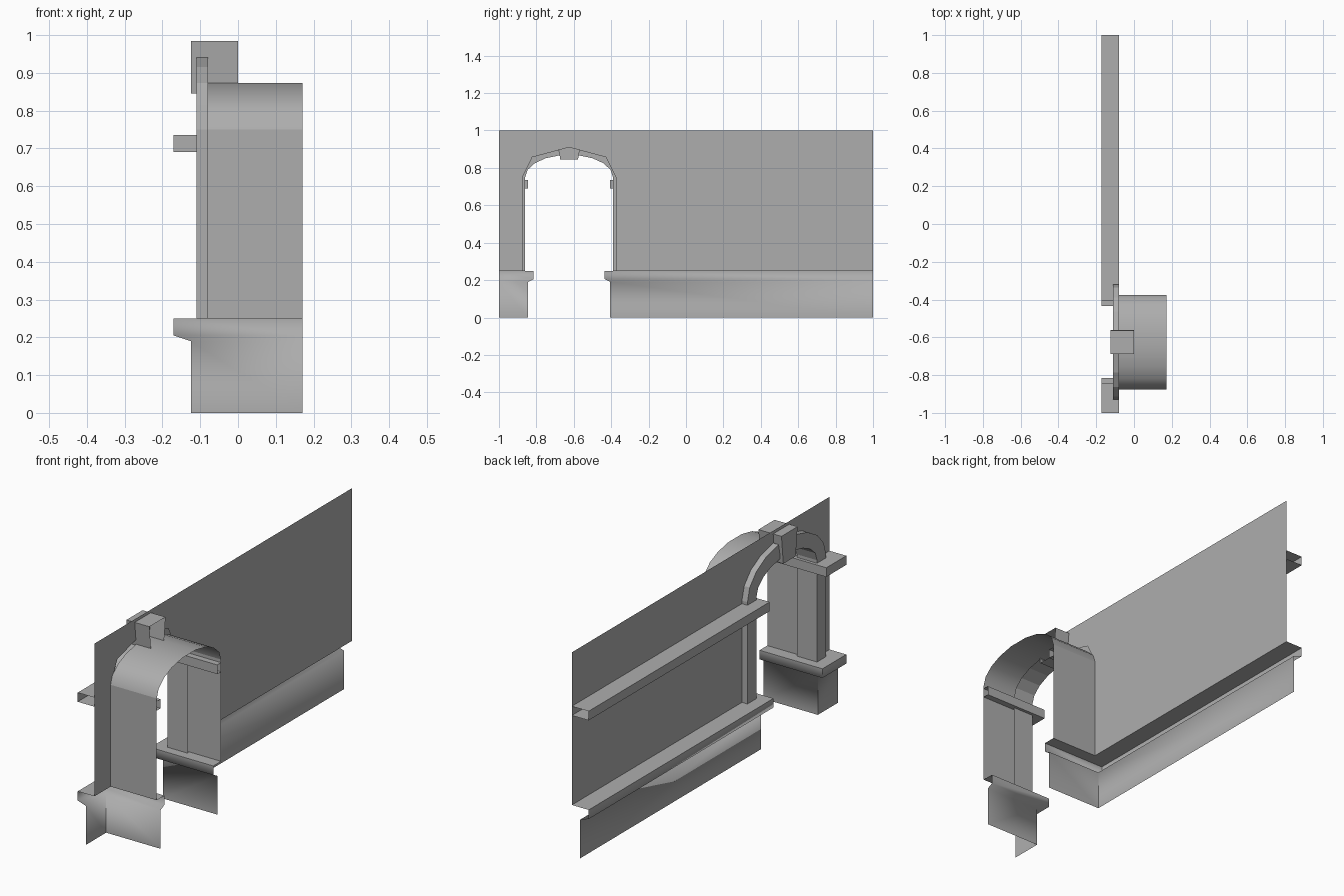
import bpy, bmesh, math

if "Cube" in bpy.data.objects:
    bpy.data.objects.remove(bpy.data.objects["Cube"])

WALL_X, BACK_X = -0.08, 0.171     # wall plane, rear end of the passage
ARCH_Y, SPRING_Z, BASE_Z = -0.625, 0.75, 0.25
HALF = 0.25                       # half width of the opening
ANGLES = [0, 19.5, 39, 58, 78]    # arch steps from springing to keystone

grey = bpy.data.materials.new("stone_grey")
grey.diffuse_color = (0.42, 0.42, 0.42, 1)
grey.use_nodes = True
grey.node_tree.nodes["Principled BSDF"].inputs["Base Color"].default_value = grey.diffuse_color


def finish(name, bm, smooth=None):
    mesh = bpy.data.meshes.new(name)
    bm.to_mesh(mesh)
    bm.free()
    mesh.materials.append(grey)
    ob = bpy.data.objects.new(name, mesh)
    bpy.context.collection.objects.link(ob)
    if smooth:
        bpy.context.view_layer.objects.active = ob
        ob.select_set(True)
        bpy.ops.object.shade_smooth_by_angle(angle=math.radians(smooth))
        ob.select_set(False)
    return ob


def sheet(name, rows, smooth=None):
    """Open surface through rows of points."""
    bm = bmesh.new()
    grid = [[bm.verts.new(p) for p in row] for row in rows]
    for a, b in zip(grid, grid[1:]):
        for j in range(len(a) - 1):
            bm.faces.new((a[j], a[j + 1], b[j + 1], b[j]))
    return finish(name, bm, smooth)


def half_arc(rx, rz, s):
    """Elliptical points (y, z) rising from a springing; s=1 is the left side."""
    return [(ARCH_Y - s * rx * math.cos(math.radians(a)),
             SPRING_Z + rz * math.sin(math.radians(a))) for a in ANGLES]


# Wall sheet with a coarse arched cut-out
outline = [(-1, BASE_Z), (-1, 1), (1, 1), (1, BASE_Z)]
outline += [(ARCH_Y + y, z) for y, z in
            [(0.25, BASE_Z), (0.25, 0.75), (0.197, 0.857), (0, 0.91),
             (-0.197, 0.857), (-0.25, 0.75), (-0.25, BASE_Z)]]
bm = bmesh.new()
face = bm.faces.new([bm.verts.new((WALL_X, y, z)) for y, z in outline])
face.normal_update()
if face.normal.x > 0:
    face.normal_flip()
bmesh.ops.triangulate(bm, faces=[face])
finish("wall", bm)

# Moulding profiles: (offset from wall, offset from jamb, z)
base_profile = [(0, 0, 0.25), (0.091, 0.06, 0.25), (0.091, 0.06, 0.205),
                (0.045, 0.03, 0.19), (0.045, 0.03, 0)]
impost_profile = [(0, 0, 0.735), (0.091, 0.03, 0.735),
                  (0.091, 0.03, 0.69), (0, 0, 0.69)]

for side, y_end, s in (("left", -1, 1), ("right", 1, -1)):
    jamb_y = ARCH_Y - s * HALF
    # Base and impost wrap from the wall into the passage
    for part, profile in (("base", base_profile), ("impost", impost_profile)):
        rows = []
        for ox, oy, z in profile:
            row = [(WALL_X - ox, y_end, z), (WALL_X - ox, jamb_y + s * oy, z),
                   (BACK_X, jamb_y + s * oy, z)]
            rows.append(row[::s])
        sheet(f"{side}_{part}", rows, 80)
    # Passage jamb
    sheet(f"{side}_jamb", [[(x, jamb_y, z) for x in (WALL_X, BACK_X)][::s]
                           for z in (SPRING_Z, BASE_Z)])
    # Raised surround: outer edge, front face, lining; stops at the keystone
    outer, inner = half_arc(0.305, 0.195, s), half_arc(0.235, 0.12, s)
    sheet(f"{side}_arch_surround",
          [[(x, y, z) for y, z in ([(p[0][0], BASE_Z)] + p)[::s]]
           for x, p in ((WALL_X, outer), (-0.11, outer),
                        (-0.11, inner), (0, inner))])

# Vault over the passage
curve = half_arc(HALF, 0.126, 1) + half_arc(HALF, 0.126, -1)[::-1]
sheet("vault", [[(x, y, z) for y, z in curve] for x in (WALL_X, BACK_X)], 40)

# Tapered keystone, open at the back
bm = bmesh.new()
bmesh.ops.create_cube(bm, size=1)
for v in bm.verts:
    half_w = 0.0625 if v.co.z > 0 else 0.048
    v.co = (-0.125 if v.co.x < 0 else 0,
            ARCH_Y + math.copysign(half_w, v.co.y),
            0.985 if v.co.z > 0 else 0.845)
bm.normal_update()
bmesh.ops.delete(bm, geom=[f for f in bm.faces if f.normal.x > 0.9],
                 context='FACES_ONLY')
finish("keystone", bm)
